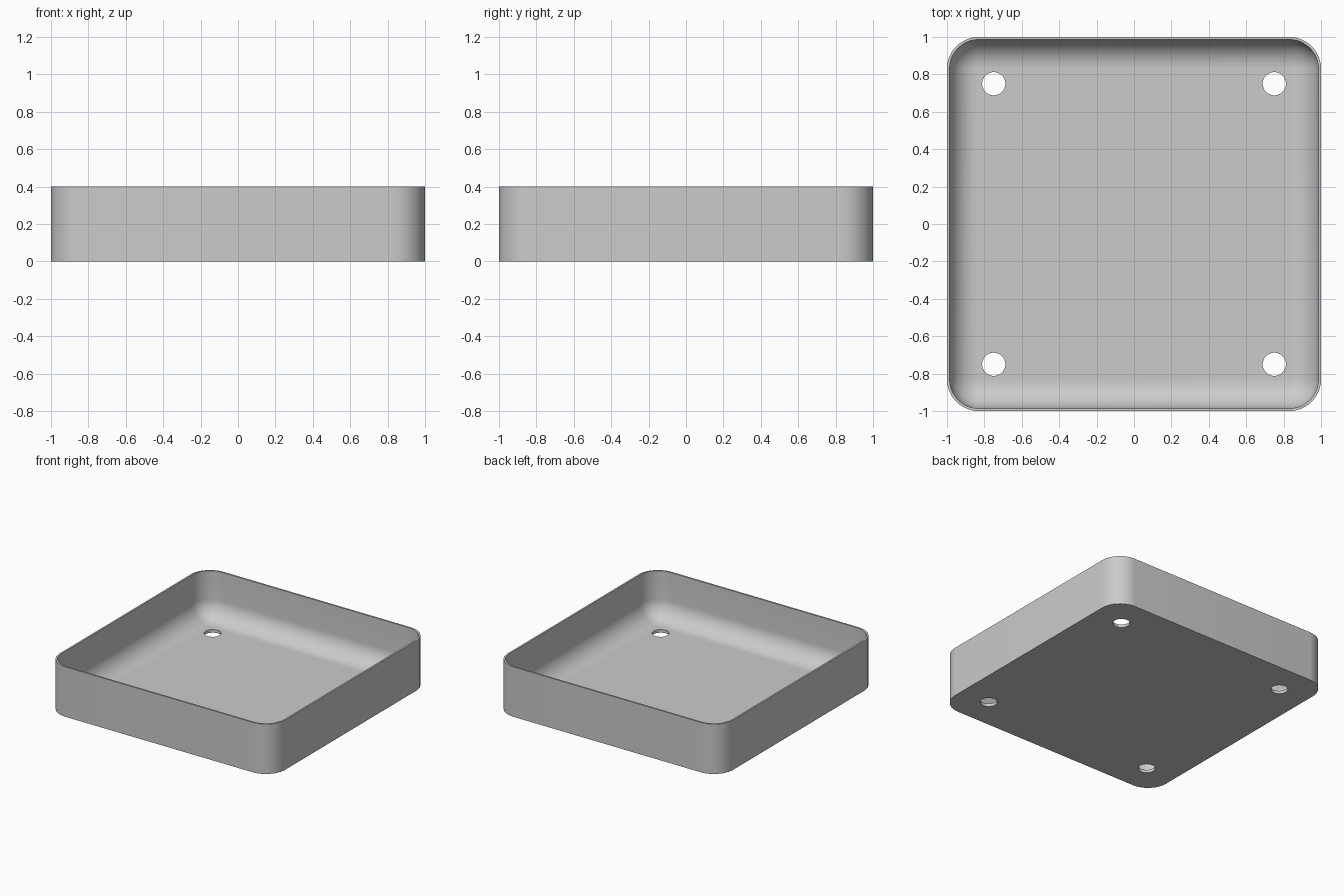
import bpy, bmesh
from math import sin, cos, pi
from mathutils import Matrix

if "Cube" in bpy.data.objects:
    bpy.data.objects.remove(bpy.data.objects["Cube"])

HEIGHT, CORNER, WALL, FLOOR, FILLET = 0.4, 0.17, 0.014, 0.024, 0.15
CORNER_STEPS, FILLET_STEPS = 12, 12
HOLE_POS, HOLE_RADIUS = 0.75, 0.062

grey = bpy.data.materials.new("light grey")
grey.use_nodes = True
grey.diffuse_color = (0.6, 0.6, 0.6, 1)
grey.node_tree.nodes["Principled BSDF"].inputs["Base Color"].default_value = (0.6, 0.6, 0.6, 1)


def make_object(name, bm):
    bmesh.ops.recalc_face_normals(bm, faces=bm.faces)
    mesh = bpy.data.meshes.new(name)
    bm.to_mesh(mesh)
    bm.free()
    mesh.materials.append(grey)
    obj = bpy.data.objects.new(name, mesh)
    bpy.context.collection.objects.link(obj)
    return obj


def rounded_ring(bm, inset, z):
    """Rounded square outline, inset from the outer wall."""
    radius, centre = CORNER - inset, 1 - CORNER
    ring = []
    for quarter, (sx, sy) in enumerate([(1, 1), (-1, 1), (-1, -1), (1, -1)]):
        for i in range(CORNER_STEPS + 1):
            a = (quarter + i / CORNER_STEPS) * pi / 2
            ring.append(bm.verts.new((sx * centre + radius * cos(a),
                                      sy * centre + radius * sin(a), z)))
    return ring


# Tray: outer wall, thin rim, inner wall and a rounded transition to the floor
sections = [(0, 0), (0, HEIGHT), (WALL, HEIGHT)]
for i in range(FILLET_STEPS + 1):
    a = i / FILLET_STEPS * pi / 2
    sections.append((WALL + FILLET * (1 - cos(a)), FLOOR + FILLET * (1 - sin(a))))

bm = bmesh.new()
rings = [rounded_ring(bm, inset, z) for inset, z in sections]
for low, high in zip(rings, rings[1:]):
    for i in range(len(low)):
        j = (i + 1) % len(low)
        bm.faces.new((low[i], low[j], high[j], high[i]))
bm.faces.new(rings[0])
bm.faces.new(rings[-1])
tray = make_object("tray", bm)

# Four round holes through the floor
bm = bmesh.new()
for x in (-HOLE_POS, HOLE_POS):
    for y in (-HOLE_POS, HOLE_POS):
        bmesh.ops.create_cone(bm, cap_ends=True, segments=48, radius1=HOLE_RADIUS,
                              radius2=HOLE_RADIUS, depth=0.4,
                              matrix=Matrix.Translation((x, y, 0)))
cutter = make_object("hole_cutter", bm)
cutter.hide_render = True

cut = tray.modifiers.new("holes", 'BOOLEAN')
cut.operation = 'DIFFERENCE'
cut.solver = 'EXACT'
cut.object = cutter
bpy.ops.object.select_all(action='DESELECT')
tray.select_set(True)
bpy.context.view_layer.objects.active = tray
bpy.ops.object.modifier_apply(modifier=cut.name)
bpy.data.objects.remove(cutter)

# Smooth curves, flat floor and rim
bpy.ops.object.shade_smooth_by_angle(angle=pi / 6)
for face in tray.data.polygons:
    if abs(face.normal.z) > 0.9999:
        face.use_smooth = False
